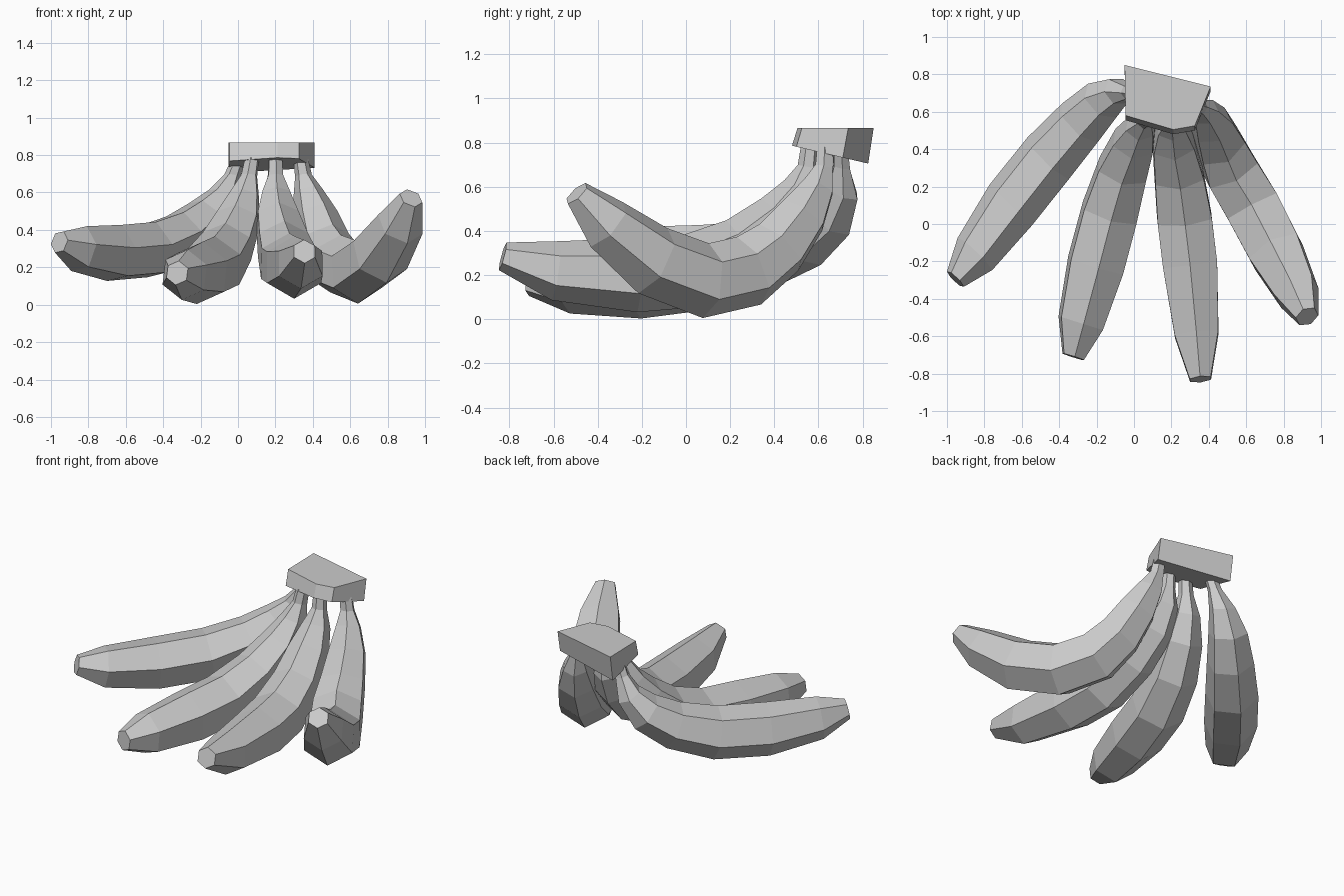
import bpy, bmesh
from math import radians, cos, sin
from mathutils import Vector

if "Cube" in bpy.data.objects:
    bpy.data.objects.remove(bpy.data.objects["Cube"])


def finish(bm, name):
    bmesh.ops.recalc_face_normals(bm, faces=bm.faces)
    mesh = bpy.data.meshes.new(name)
    bm.to_mesh(mesh)
    bm.free()
    bpy.context.collection.objects.link(bpy.data.objects.new(name, mesh))


def banana(name, path, radii, roll=0):
    """Sweep a six-sided section along a path from stem to tip."""
    pts = [Vector(p) for p in path]
    head = pts[-1] - pts[0]
    head.z = 0
    side = Vector((0, 0, 1)).cross(head.normalized())
    bm = bmesh.new()
    rings = []
    for i, (p, r) in enumerate(zip(pts, radii)):
        t = pts[min(i + 1, len(pts) - 1)] - pts[max(i - 1, 0)]
        t = (t - side * t.dot(side)).normalized()
        up = t.cross(side)
        angles = [radians(30 + 60 * k + roll) for k in range(6)]
        rings.append([bm.verts.new(p + (side * cos(a) + up * sin(a)) * r) for a in angles])
    for a, b in zip(rings, rings[1:]):
        for k in range(6):
            j = (k + 1) % 6
            bm.faces.new((a[k], a[j], b[j], b[k]))
    bm.faces.new(rings[0])
    bm.faces.new(rings[-1])
    finish(bm, name)


# Shared thickness from stem to blunt tip
radii = [.04, .045, .085, .125, .15, .168, .168, .135, .065]

# Four bananas fanned out from the stem
banana("banana_left", [
    (0, .70, .77), (-.03, .705, .69), (-.085, .71, .58), (-.17, .66, .47),
    (-.29, .54, .37), (-.46, .35, .295), (-.66, .10, .277), (-.85, -.16, .30),
    (-.955, -.295, .335)], [r * .95 for r in radii], -20)
banana("banana_centre_left", [
    (.075, .56, .78), (.06, .55, .69), (.035, .52, .58), (0, .44, .45),
    (-.06, .29, .31), (-.13, .06, .205), (-.205, -.22, .17), (-.285, -.53, .16),
    (-.325, -.71, .17)], radii, -7)
banana("banana_centre_right", [
    (.2, .56, .78), (.2, .55, .69), (.20, .52, .59), (.21, .43, .46),
    (.24, .26, .32), (.27, .03, .22), (.30, -.22, .20), (.335, -.59, .22),
    (.355, -.83, .285)], radii)
banana("banana_right", [
    (.335, .63, .78), (.35, .625, .69), (.375, .60, .60), (.415, .53, .47),
    (.46, .42, .325), (.52, .285, .22), (.635, .09, .175), (.76, -.15, .265),
    (.868, -.36, .43), (.925, -.495, .57)],
    [.04, .045, .08, .12, .145, .165, .17, .165, .13, .065])

# Cut stem block with a slanted underside
outline = [(-.05, .85), (.41, .735), (.325, .525), (.21, .505), (-.045, .58)]
bm = bmesh.new()
top = [bm.verts.new((x, y, .867)) for x, y in outline]
bottom = [bm.verts.new((x, y - .025, .785 - .235 * (y - .51))) for x, y in outline]
bm.faces.new(top)
bm.faces.new(bottom)
for k in range(5):
    j = (k + 1) % 5
    bm.faces.new((top[k], top[j], bottom[j], bottom[k]))
finish(bm, "stem_block")
